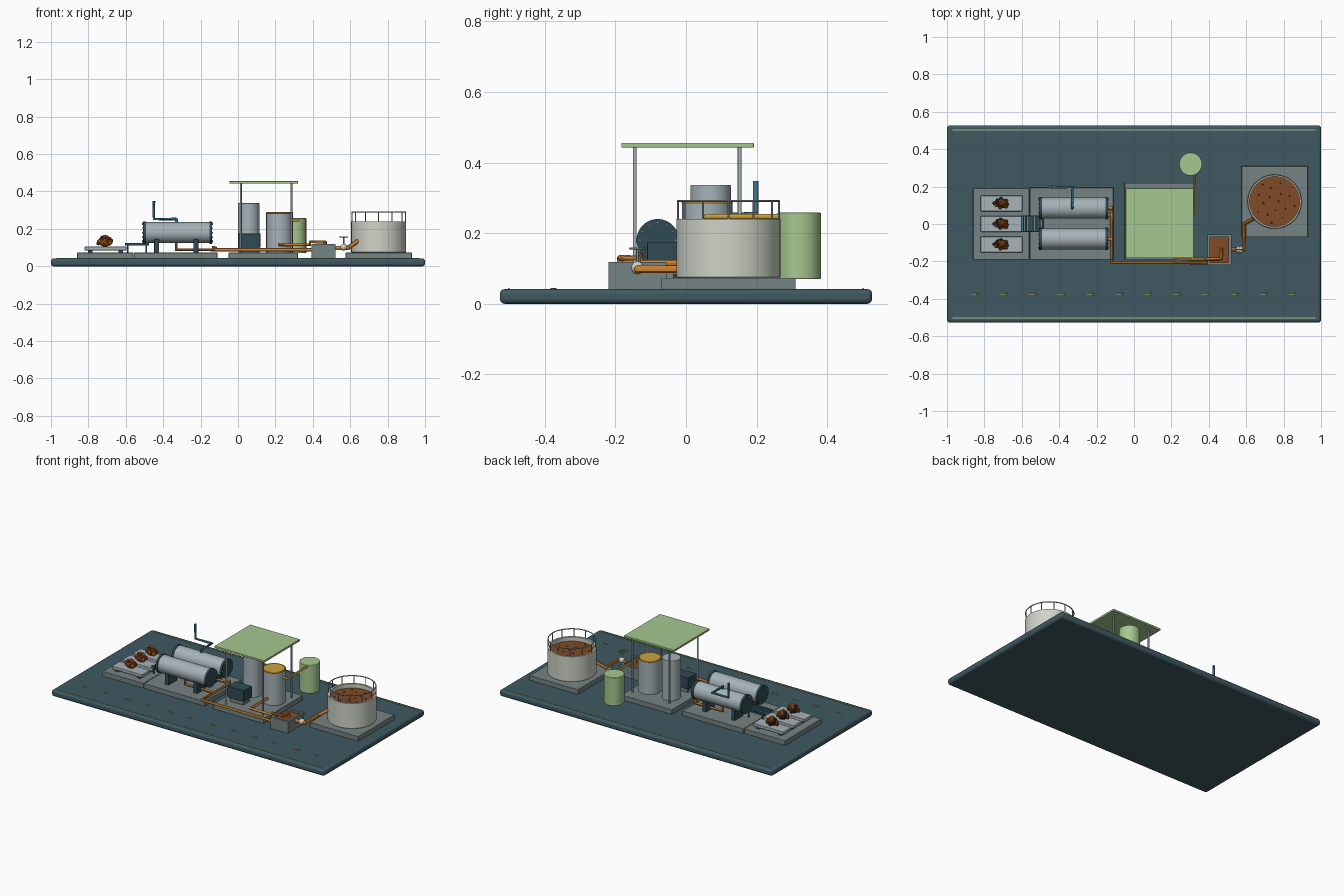
import bpy, bmesh, random
from math import pi, cos, sin, tau
from mathutils import Vector, Matrix

if "Cube" in bpy.data.objects:
    bpy.data.objects.remove(bpy.data.objects["Cube"])

random.seed(4)
MATS = {}
COLORS = {
    'slate': (.05, .10, .12), 'concrete': (.18, .23, .23), 'steel': (.38, .45, .48),
    'green': (.38, .58, .28), 'orange': (.6, .22, .03), 'brown': (.22, .07, .02),
    'blue': (.05, .2, .3), 'fruit': (.32, .05, .01), 'dark': (.04, .025, .02),
    'cream': (.62, .65, .57), 'gold': (.62, .36, .05), 'navy': (.03, .07, .09),
}


def mat(o, c):
    if c not in MATS:
        MATS[c] = bpy.data.materials.new(c)
        MATS[c].diffuse_color = (*COLORS[c], 1)
    o.data.materials.append(MATS[c])


def obj(name, bm, c, smooth=False, bevel=0):
    me = bpy.data.meshes.new(name)
    bm.normal_update()
    bm.to_mesh(me)
    bm.free()
    o = bpy.data.objects.new(name, me)
    bpy.context.collection.objects.link(o)
    mat(o, c)
    if bevel:
        m = o.modifiers.new('bevel', 'BEVEL')
        m.width, m.segments = bevel, 3
    if smooth:
        bpy.ops.object.select_all(action='DESELECT')
        o.select_set(True)
        bpy.context.view_layer.objects.active = o
        bpy.ops.object.shade_smooth_by_angle()
    return o


def box(name, x0, x1, y0, y1, z0, z1, c, bevel=0):
    bm = bmesh.new()
    M = Matrix.Translation(((x0+x1)/2, (y0+y1)/2, (z0+z1)/2)) @ Matrix.Diagonal((x1-x0, y1-y0, z1-z0, 1))
    bmesh.ops.create_cube(bm, size=1, matrix=M)
    return obj(name, bm, c, bevel > .004, bevel)


def rod(name, p, q, r, c, seg=32, bevel=0):
    p, q = Vector(p), Vector(q)
    d = q - p
    M = Matrix.Translation((p+q)/2) @ d.to_track_quat('Z', 'Y').to_matrix().to_4x4()
    bm = bmesh.new()
    bmesh.ops.create_cone(bm, cap_ends=True, segments=seg, radius1=r, radius2=r, depth=d.length, matrix=M)
    return obj(name, bm, c, True, bevel)


def ball(name, p, s, c, sub=2):
    bm = bmesh.new()
    bmesh.ops.create_icosphere(bm, subdivisions=sub, radius=1,
                               matrix=Matrix.Translation(p) @ Matrix.Diagonal((*s, 1)))
    return obj(name, bm, c, True)


def pipe(name, pts, r, c, cyclic=False):
    cu = bpy.data.curves.new(name, 'CURVE')
    cu.dimensions, cu.bevel_depth, cu.bevel_resolution, cu.use_fill_caps = '3D', r, 3, True
    s = cu.splines.new('POLY')
    s.points.add(len(pts) - 1)
    for sp, p in zip(s.points, pts):
        sp.co = (*p, 1)
    s.use_cyclic_u = cyclic
    t = bpy.data.objects.new(name, cu)
    bpy.context.collection.objects.link(t)
    me = bpy.data.meshes.new_from_object(t.evaluated_get(bpy.context.evaluated_depsgraph_get()))
    bpy.data.objects.remove(t)
    bm = bmesh.new()
    bm.from_mesh(me)
    bpy.data.meshes.remove(me)
    return obj(name, bm, c, True)


def ring(x, y, z, r, n):
    return [(x + r*cos(tau*i/n), y + r*sin(tau*i/n), z) for i in range(n)]


# display base, edge strips and flow dashes
box('base', -1, 1, -.527, .527, 0, .042, 'slate', .014)
for s in (-1, 1):
    box('edge_strip', -.97, .97, s*.502-.002, s*.502+.002, .04, .045, 'green')
for i in range(12):
    x = -.85 + i*.1545
    box('flow_dash', x-.022, x+.014, -.377, -.373, .04, .0445, 'gold')
    for s in (-1, 1):
        pipe('flow_arrow_tip', [(x+.008, -.375+s*.007, .043), (x+.021, -.375, .043)], .0016, 'gold')

# concrete pads
for n, x0, x1, y0, y1 in (('fruit', -.86, -.56, -.19, .19), ('steam', -.557, -.11, -.19, .195),
                          ('process', -.05, .32, -.19, .22), ('tank', .575, .93, -.07, .31)):
    box(n + '_pad', x0, x1, y0, y1, .04, .073, 'concrete', .003)

# fruit trays with piled bunches
for y in (-.11, 0, .11):
    box('fruit_tray', -.82, -.597, y-.042, y+.042, .085, .105, 'steel', .003)
    for x in (-.79, -.627):
        box('tray_foot', x-.012, x+.012, y-.035, y+.035, .07, .087, 'navy')
    for k in range(20):
        a, t = k*2.4, (k/19)**.5
        p = (-.71 + .038*t*cos(a), y + .024*t*sin(a), .155 - .032*t*t + random.uniform(-.003, .003))
        ball('fruit', p, (.012, .011, .015), 'dark' if k % 5 == 4 else 'fruit' if k % 3 else 'orange', 1)
    ball('bunch_core', (-.71, y, .128), (.034, .022, .024), 'fruit')

# roller conveyor
for i in range(7):
    rod('conveyor_roller', (-.595+i*.018, -.038, .118), (-.595+i*.018, .04, .118), .006, 'blue', 12)
for y in (-.04, .042):
    box('conveyor_rail', -.605, -.475, y-.003, y+.003, .112, .124, 'navy')
    for x in (-.59, -.49):
        box('conveyor_leg', x-.004, x+.004, y-.003, y+.003, .07, .114, 'navy')

# horizontal steam vessels
for y in (-.08, .085):
    rod('steam_vessel', (-.5, y, .18), (-.14, y, .18), .056, 'steel', 48)
    for x, d in ((-.5, -1), (-.145, 1)):
        rod('vessel_flange', (x-.007, y, .18), (x+.007, y, .18), .06, 'navy', 48)
        for k in range(12):
            a = tau*k/12
            p = Vector((x+d*.005, y + .05*cos(a), .18 + .05*sin(a)))
            rod('flange_bolt', p, p + Vector((d*.007, 0, 0)), .0035, 'steel', 6)
    for x in (-.435, -.225):
        box('vessel_saddle', x-.013, x+.013, y-.045, y+.045, .07, .145, 'navy', .002)
    pipe('condensate_drain', [(-.33, y, .13), (-.33, y, .088), (-.12, y, .088)], .008, 'orange')
pipe('vessel_outlet', [(-.14, .085, .1), (-.12, .085, .1), (-.12, .085, .088), (-.12, -.207, .088), (.40, -.207, .088)], .009, 'orange')
pipe('steam_pipe', [(-.33, .085, .23), (-.33, .085, .252), (-.33, .197, .252), (-.45, .197, .252),
                    (-.45, .197, .348)], .008, 'blue')

# process shelter
box('shelter_roof', -.045, .32, -.183, .192, .442, .456, 'green', .003)
for x in (.015, .285):
    for y in (-.145, .152):
        rod('shelter_post', (x, y, .07), (x, y, .445), .0055, 'steel', 16)
rod('digester_tower', (.058, .07, .07), (.058, .07, .337), .057, 'steel', 48, .003)
box('press_machine', 0, .12, -.11, -.025, .1, .175, 'navy', .003)
box('press_plinth', .012, .108, -.1, -.035, .07, .102, 'concrete')
rod('clarifier_tank', (.222, .06, .07), (.222, .06, .285), .071, 'steel', 48)
rod('clarifier_oil', (.222, .06, .28), (.222, .06, .289), .064, 'gold', 48)
pipe('clarifier_rim', ring(.222, .06, .286, .069, 48), .0035, 'gold', True)

# green oil tank and its feed
rod('oil_tank', (.303, .32, .07), (.303, .32, .258), .062, 'green', 48, .003)
pipe('oil_pipe', [(.28, .056, .247), (.321, .056, .247), (.321, .275, .247)], .007, 'gold')

# collection sump
for n, x0, x1, y0, y1 in (('left', .392, .406, -.22, -.055), ('right', .506, .52, -.22, -.055),
                          ('front', .392, .52, -.22, -.206), ('back', .392, .52, -.069, -.055)):
    box('sump_wall_' + n, x0, x1, y0, y1, .04, .118, 'concrete')
box('sump_liquid', .4, .512, -.21, -.06, .04, .107, 'brown')
pipe('sludge_pipe', [(.222, 0, .115), (.222, -.187, .115), (.385, -.187, .115), (.385, -.187, .13),
                     (.467, -.187, .13), (.467, -.135, .13), (.467, -.135, .105)], .009, 'orange')

# discharge pipe and valve
pipe('discharge_pipe', [(.51, -.137, .098), (.588, -.137, .098), (.588, 0, .098), (.64, .03, .135)], .012, 'orange')
ball('valve_body', (.565, -.137, .102), (.019, .019, .019), 'cream')
rod('valve_stem', (.565, -.137, .11), (.565, -.137, .158), .004, 'steel', 12)
pipe('valve_wheel', ring(.565, -.137, .157, .021, 24), .003, 'green', True)
for a in (0, pi/2):
    d = Vector((cos(a), sin(a), 0)) * .021
    c = Vector((.565, -.137, .157))
    rod('valve_spoke', c-d, c+d, .002, 'green', 8)

# open wastewater tank, lathed wall
X, Y, N = .752, .12, 64
bm = bmesh.new()
prof = [(.14, .07), (.147, .076), (.147, .24), (.134, .24), (.134, .19)]
loops = [[bm.verts.new(p) for p in ring(X, Y, z, r, N)] for r, z in prof]
for a, b in zip(loops, loops[1:]):
    for i in range(N):
        j = (i+1) % N
        bm.faces.new((a[i], a[j], b[j], b[i]))
bm.faces.new(loops[0][::-1])
obj('wastewater_tank', bm, 'cream', True)
rod('tank_liquid', (X, Y, .19), (X, Y, .213), .1345, 'brown', N)
for k in range(16):
    r, a = .118*((k+.5)/16)**.5, k*2.4
    ball('floating_solid', (X + r*cos(a), Y + r*sin(a), .213), (random.uniform(.005, .009), .006, .004), 'dark', 1)
pipe('tank_handrail', ring(X, Y, .291, .143, 64), .0032, 'steel', True)
for x, y, z in ring(X, Y, .238, .143, 12):
    rod('handrail_post', (x, y, z), (x, y, .291), .0028, 'steel', 8)

for m in bpy.data.materials:
    if m.users and not m.is_grease_pencil:
        m.use_nodes = True
        m.node_tree.nodes["Principled BSDF"].inputs["Base Color"].default_value = m.diffuse_color
